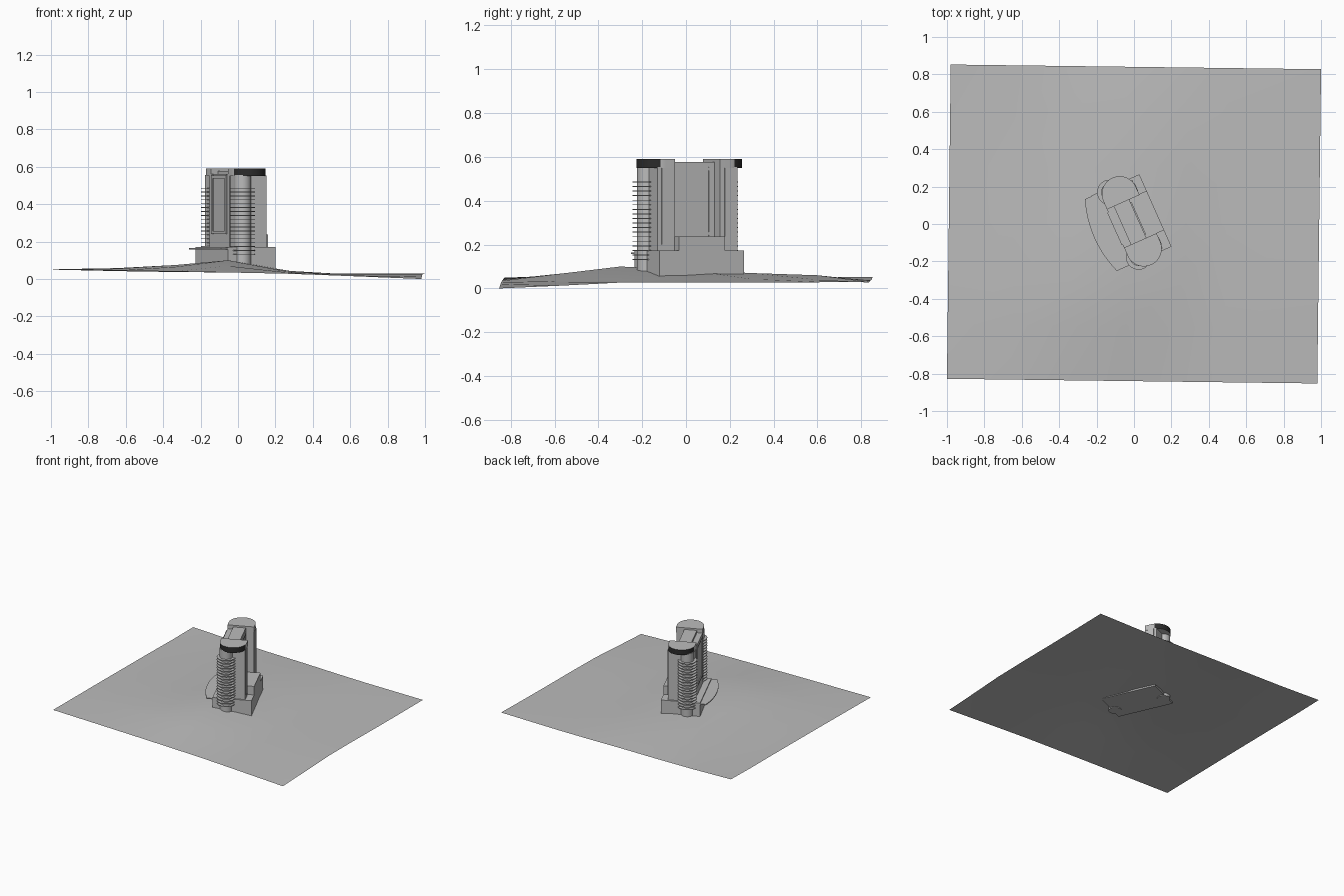
import bpy, bmesh, math
from mathutils import Matrix

cube = bpy.data.objects.get("Cube")
if cube:
    bpy.data.objects.remove(cube)


def material(name, value):
    m = bpy.data.materials.new(name)
    m.use_nodes = True
    col = (value, value, value, 1)
    m.diffuse_color = col
    m.node_tree.nodes["Principled BSDF"].inputs["Base Color"].default_value = col
    return m


GREY = material("concrete grey", 0.5)
DARK = material("dark glazing", 0.025)
TURN = Matrix.Rotation(math.radians(24), 4, 'Z')
MID = 0.018  # middle of the building along its length


def finish(name, bm, turn=True, smooth=True, mats=(GREY,)):
    bmesh.ops.recalc_face_normals(bm, faces=bm.faces)
    me = bpy.data.meshes.new(name)
    bm.to_mesh(me)
    bm.free()
    ob = bpy.data.objects.new(name, me)
    bpy.context.collection.objects.link(ob)
    for m in mats:
        me.materials.append(m)
    if turn:
        ob.matrix_world = TURN
    if smooth:
        bpy.ops.object.select_all(action='DESELECT')
        ob.select_set(True)
        bpy.context.view_layer.objects.active = ob
        bpy.ops.object.shade_smooth_by_angle(angle=math.radians(30))
    return ob


def add_prism(bm, profile, z0, z1):
    base = bm.faces.new([bm.verts.new((x, y, z0)) for x, y in profile])
    res = bmesh.ops.extrude_face_region(bm, geom=[base], use_keep_orig=True)
    for v in res["geom"]:
        if isinstance(v, bmesh.types.BMVert):
            v.co.z = z1


def prism(name, profile, z0, z1, mats=(GREY,)):
    bm = bmesh.new()
    add_prism(bm, profile, z0, z1)
    return finish(name, bm, mats=mats)


def rect(x0, x1, y0, y1):
    return [(x0, y0), (x1, y0), (x1, y1), (x0, y1)]


def box(name, x0, x1, y0, y1, z0, z1):
    return prism(name, rect(x0, x1, y0, y1), z0, z1)


def arc(cx, cy, r, a0, a1, n):
    return [(cx + r * math.cos(a0 + (a1 - a0) * i / n),
             cy + r * math.sin(a0 + (a1 - a0) * i / n)) for i in range(n + 1)]


# Sloping ground sheet with a low hill
XS = (-1, -.65, -.33, -.05, .28, .5, 1)
ROWS = {
    -.84: (.05, .045, .04, .035, .028, .02, 0),
    -.55: (.051, .055, .065, .07, .034, .026, .013),
    -.30: (.052, .058, .075, .1, .038, .03, .026),
    0: (.052, .056, .07, .085, .043, .03, .028),
    .30: (.052, .05, .06, .07, .043, .03, .027),
    .60: (.05, .045, .05, .06, .04, .03, .028),
    .84: (.053, .042, .037, .035, .03, .028, .03),
}
bm = bmesh.new()
grid = [[bm.verts.new((x * .99 + .012 * y, y - .0125 * x, z)) for x, z in zip(XS, row)]
        for y, row in ROWS.items()]
for a, b in zip(grid, grid[1:]):
    for i in range(len(XS) - 1):
        bm.faces.new((a[i], a[i + 1], b[i + 1], b[i]))
ground = finish("ground", bm, turn=False)

# Podium, raised middle and curved entrance canopy
box("podium", -.145, .134, MID - .21, MID + .213, .055, .172)
box("podium_middle", -.09, .134, MID - .113, MID + .117, .16, .238)
sag = .038
half = .21
radius = (half ** 2 + sag ** 2) / (2 * sag)
sweep = math.asin(half / radius)
edge = arc(-.224 + radius, MID, radius, math.pi - sweep, math.pi + sweep, 12)
prism("canopy", edge + [(-.09, MID - half), (-.09, MID + half)], .158, .165)

# Central slab with a framed facade on each long side
box("central_slab", -.06, .03, MID - .13, MID + .13, .17, .577)
box("side_slab", -.1, -.055, MID - .13, MID + .13, .165, .56)
for label, x in (("east", .03), ("west", -.1)):
    for s in (-1, 1):
        y = MID + s * .088
        box(label + "_facade_post", x - .006, x + .006, y - .008, y + .008, .24, .555)
    for z in (.25, .545):
        box(label + "_facade_rail", x - .006, x + .006, MID - .08, MID + .08, z - .007, z + .007)

# Two matching end towers
for label, s in (("front", -1), ("rear", 1)):
    def along(d):
        return MID + s * d

    box(label + "_tower", -.095, .087, *sorted((along(.112), along(.2))), .06, .553)
    # raised wall panel on the side
    box(label + "_wall_panel", .08, .092, *sorted((along(.135), along(.18))), .2, .55)

    # round stair column with stacked balcony rings
    cx, cy = -.05, along(.19)
    prism(label + "_column", arc(cx, cy, .046, 0, math.tau * 31 / 32, 31), .05, .555)
    bm = bmesh.new()
    for i in range(18):
        z = .13 + i * .0208
        add_prism(bm, arc(cx, cy, .067, 0, math.tau * 31 / 32, 31), z, z + .004)
    finish(label + "_balconies", bm)

    # rounded crown, glazed around its curved end
    curve = arc(-.005, along(.16), .095, 0, s * math.pi, 24)
    crown = prism(label + "_crown", curve + [(-.1, along(.112)), (.09, along(.112))],
                  .55, .59, (GREY, DARK))
    for p in crown.data.polygons:
        if p.normal.y * s > .2 and abs(p.normal.z) < .5:
            p.material_index = 1
